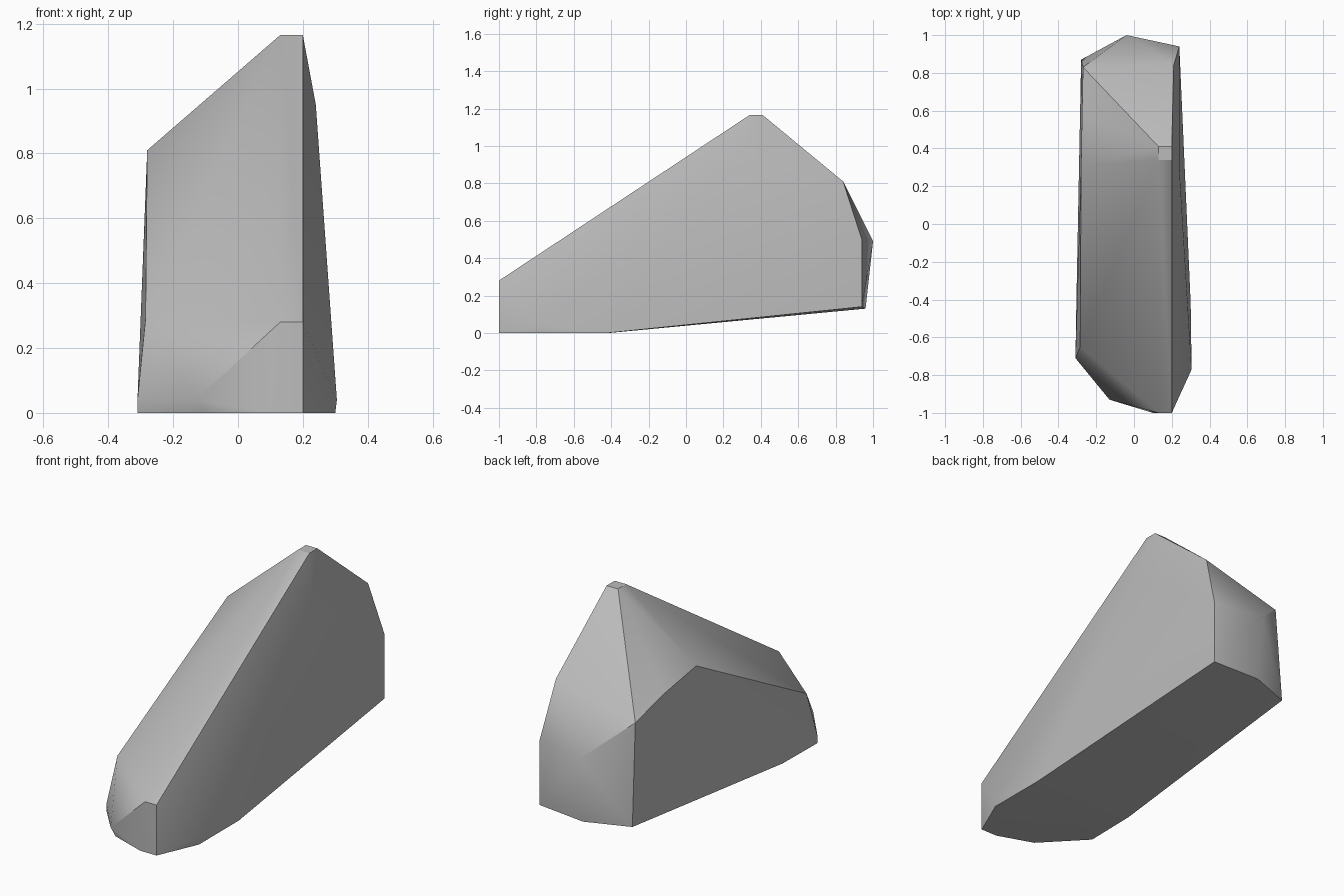
import bpy, bmesh, math

cube = bpy.data.objects.get("Cube")
if cube:
    bpy.data.objects.remove(cube, do_unlink=True)

# Stone colour
stone = bpy.data.materials.new("stone grey")
stone.use_nodes = True
GREY = (0.5, 0.5, 0.5, 1.0)
stone.diffuse_color = GREY
stone.node_tree.nodes["Principled BSDF"].inputs["Base Color"].default_value = GREY

# Corners of the cut rock, grouped by area
peak = [(0.13, 0.34, 1.165), (0.20, 0.34, 1.165), (0.20, 0.41, 1.165), (0.13, 0.41, 1.165)]
nose = [(0.20, -1.0, 0.28), (0.13, -1.0, 0.28), (0.20, -1.0, 0.0), (0.10, -1.0, 0.0),
        (-0.13, -0.93, 0.04), (-0.10, -0.93, 0.0)]
left_side = [(0.305, -0.77, 0.04), (0.30, -0.77, 0.0), (0.30, -0.42, 0.0),
             (0.24, 0.30, 0.95), (0.21, 0.84, 0.81), (0.24, 0.94, 0.50), (0.24, 0.94, 0.14)]
right_side = [(-0.31, -0.71, 0.04), (-0.31, -0.71, 0.0), (-0.305, -0.41, 0.0),
              (-0.285, -0.65, 0.29), (-0.28, 0.31, 0.81), (-0.275, 0.58, 0.76),
              (-0.27, 0.83, 0.69), (-0.28, 0.87, 0.13)]
back = [(-0.04, 1.0, 0.49), (-0.04, 0.96, 0.13)]

# Wrap the corners in a convex shell
bm = bmesh.new()
for co in peak + nose + left_side + right_side + back:
    bm.verts.new(co)
hull = bmesh.ops.convex_hull(bm, input=bm.verts)
loose = [v for v in bm.verts if not v.link_faces]
bmesh.ops.delete(bm, geom=loose, context='VERTS')
bmesh.ops.dissolve_limit(bm, angle_limit=math.radians(1), verts=bm.verts, edges=bm.edges)
bmesh.ops.recalc_face_normals(bm, faces=bm.faces)

mesh = bpy.data.meshes.new("rock")
bm.to_mesh(mesh)
bm.free()
rock = bpy.data.objects.new("rock", mesh)
bpy.context.collection.objects.link(rock)
mesh.materials.append(stone)

# Soft shading with crisp main ridges
bpy.ops.object.select_all(action='DESELECT')
rock.select_set(True)
bpy.context.view_layer.objects.active = rock
bpy.ops.object.shade_smooth_by_angle(angle=math.radians(30))
